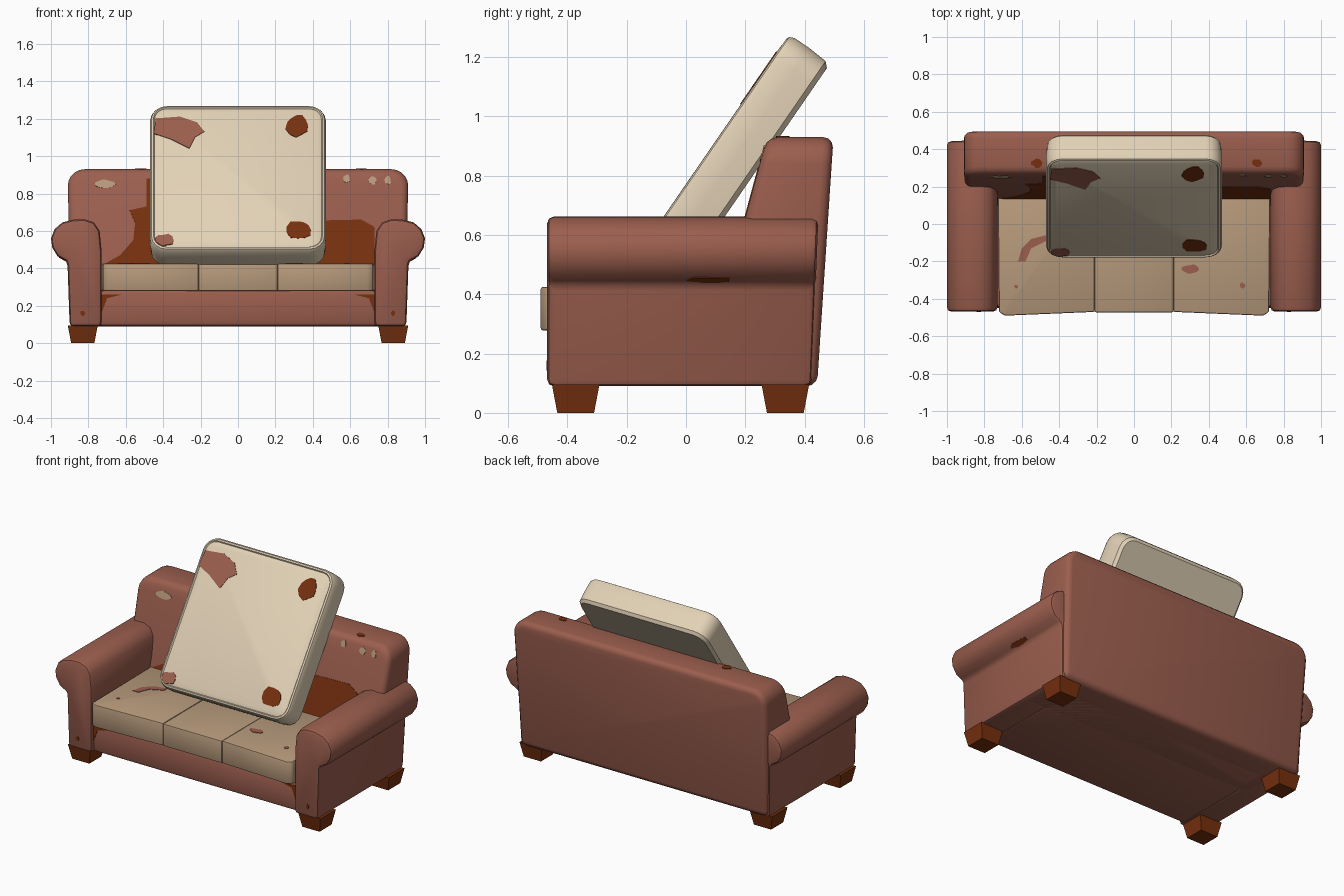
import bpy, bmesh, math, random
from mathutils import Vector, Matrix

random.seed(4)
cube = bpy.data.objects.get("Cube")
if cube:
    bpy.data.objects.remove(cube, do_unlink=True)


def material(name, rgb):
    """Flat colour given as 8-bit display values."""
    lin = [((c / 255 + 0.055) / 1.055) ** 2.4 for c in rgb] + [1]
    mat = bpy.data.materials.new(name)
    mat.use_nodes = True
    mat.diffuse_color = lin
    bsdf = mat.node_tree.nodes["Principled BSDF"]
    bsdf.inputs["Base Color"].default_value = lin
    bsdf.inputs["Roughness"].default_value = 0.9
    return mat


LEATHER = material("red_brown_leather", (155, 94, 78))
TAN = material("tan_fabric", (183, 154, 124))
CREAM = material("cream_fabric", (226, 209, 182))
BROWN = material("dark_brown_wood", (118, 48, 14))
made = []


def finish(name, bm, mat, matrix=None):
    bmesh.ops.recalc_face_normals(bm, faces=bm.faces)
    mesh = bpy.data.meshes.new(name)
    bm.to_mesh(mesh)
    bm.free()
    mesh.materials.append(mat)
    obj = bpy.data.objects.new(name, mesh)
    if matrix:
        obj.matrix_world = matrix
    bpy.context.collection.objects.link(obj)
    made.append(obj)
    return obj


def loft(rings):
    """Closed skin over equal-length rings of points."""
    bm = bmesh.new()
    loops = [[bm.verts.new(p) for p in ring] for ring in rings]
    n = len(loops[0])
    for a, b in zip(loops, loops[1:]):
        for i in range(n):
            j = (i + 1) % n
            bm.faces.new((a[i], a[j], b[j], b[i]))
    bm.faces.new(loops[0][::-1])
    bm.faces.new(loops[-1])
    return bm


def soften(bm, width, segments=2, limit=50):
    bmesh.ops.recalc_face_normals(bm, faces=bm.faces)
    edges = [e for e in bm.edges if e.calc_face_angle(0) > math.radians(limit)]
    bmesh.ops.bevel(bm, geom=edges, offset=width, segments=segments,
                    profile=0.5, affect='EDGES', clamp_overlap=True)


def rounded(w, h, radius, steps=4):
    """Outline of a rectangle with round corners, half sizes w and h."""
    pts = []
    for k, (sx, sy) in enumerate([(1, 1), (-1, 1), (-1, -1), (1, -1)]):
        for s in range(steps + 1):
            a = math.pi / 2 * (k + s / steps)
            pts.append((sx * (w - radius) + radius * math.cos(a),
                        sy * (h - radius) + radius * math.sin(a)))
    return pts


def box(name, mat, x, y, z, width):
    corners = [(x[0], y[0]), (x[1], y[0]), (x[1], y[1]), (x[0], y[1])]
    bm = loft([[(px, py, pz) for px, py in corners] for pz in z])
    soften(bm, width)
    return finish(name, bm, mat)


# Backrest: round-topped outline, leaning front and rear faces
half, foot, top, r = 0.91, 0.09, 0.93, 0.09
outline = [(-half + 0.02, foot), (half - 0.02, foot)]
for cx, start in ((half - r, 0), (r - half, 90)):
    for s in range(6):
        a = math.radians(start + s * 18)
        outline.append((cx + r * math.cos(a), top - r + r * math.sin(a)))
front_y = lambda z: 0.022 + 0.27 * z
rear_y = lambda z: 0.436 + 0.066 * z
bm = loft([[(x, f(z), z) for x, z in outline] for f in (front_y, rear_y)])
soften(bm, 0.035, 3)
finish("backrest", bm, LEATHER)

# Arms: rolled profile swept front to back, with matching legs
ARM = [(0.73, 0.09), (0.9, 0.09), (0.912, 0.435), (0.965, 0.465), (0.993, 0.51),
       (1.0, 0.56), (0.98, 0.61), (0.94, 0.645), (0.88, 0.66), (0.82, 0.662),
       (0.77, 0.645), (0.74, 0.6), (0.73, 0.5)]
for side, word in ((1, "left"), (-1, "right")):
    bm = loft([[(side * x, y + lean * z, z) for x, z in ARM]
               for y, lean in ((-0.468, 0), (0.42, 0.04))])
    soften(bm, 0.022, 2, 55)
    finish(word + "_arm", bm, LEATHER)
    for end, cy in (("front", -0.372), ("rear", 0.335)):
        rings = []
        for z, s in ((0, 0.062), (0.095, 0.08)):
            rings.append([(side * 0.83 + dx * s, cy + dy * s, z)
                          for dx, dy in ((-1, -1), (1, -1), (1, 1), (-1, 1))])
        finish(f"{word}_{end}_leg", loft(rings), BROWN)

# Base under the seat
box("seat_base", LEATHER, (-0.75, 0.75), (-0.445, 0.3), (0.09, 0.285), 0.025)

# Seat pad in three panels, the outer ones flaring forward
SEAM = 0.212
box("seat_middle", TAN, (-SEAM, SEAM), (-0.472, 0.2), (0.278, 0.424), 0.008)
for side, word in ((1, "left"), (-1, "right")):
    plan = [(SEAM, -0.47), (0.69, -0.49), (0.722, -0.47), (0.728, 0.2), (SEAM, 0.2)]
    bm = loft([[(side * x, y, z) for x, y in plan] for z in (0.278, 0.425)])
    soften(bm, 0.008)
    finish(word + "_seat", bm, TAN)

# Loose cushion leaning on the backrest, with a piped front rim
up = Vector((0, 0.567, 0.824))
out = Vector((0, -0.824, 0.567))
pose = Matrix((Vector((1, 0, 0)), up, out)).transposed().to_4x4()
pose.translation = (0, 0.15, 0.84)
RIM = [(0.022, -0.085), (0.005, -0.068), (0, 0), (0, 0.062), (0.008, 0.079),
       (0.018, 0.084), (0.024, 0.077), (0.045, 0.085)]
rings = [[(x, y, d) for x, y in rounded(0.47 - i, 0.472 - i, 0.09 - i)]
         for i, d in RIM]
finish("loose_cushion", loft(rings), CREAM, pose)


# Worn patches: thin plates lying on a plane given by origin and two axes
BACK = ((0, 0.022, 0), (1, 0, 0), (0, 0.27, 1))
PILLOW = ((0, -0.531, 0), (1, 0, 0), (0, 0.688, 1))
SEAT = ((0, 0, 0.425), (1, 0, 0), (0, 1, 0))
APRON = ((0, -0.445, 0), (1, 0, 0), (0, 0, 1))
ARM_FRONT = ((0, -0.468, 0), (1, 0, 0), (0, 0, 1))
BACK_TOP = ((0, 0, 0.93), (1, 0, 0), (0, 1, 0))


def patch(name, mat, plane, pts):
    o, u, v = map(Vector, plane)
    n = u.cross(v).normalized() * 0.003
    flat = [o + u * a + v * b for a, b in pts]
    finish(name, loft([[p - n for p in flat], [p + n for p in flat]]), mat)


def blob(name, mat, plane, cx, cy, rx, ry, count=11):
    pts = []
    for k in range(count):
        a = math.tau * k / count
        s = random.uniform(0.75, 1.1)
        pts.append((cx + rx * s * math.cos(a), cy + ry * s * math.sin(a)))
    patch(name, mat, plane, pts)


patch("backrest_stain_right", BROWN, BACK,
      [(-0.2, 0.42), (-0.2, 0.88), (-0.49, 0.88), (-0.49, 0.73), (-0.58, 0.71),
       (-0.55, 0.64), (-0.56, 0.55), (-0.63, 0.47), (-0.72, 0.42)])
patch("backrest_stain_left", BROWN, BACK,
      [(0.2, 0.42), (0.73, 0.42), (0.73, 0.62), (0.66, 0.66), (0.2, 0.65)])
patch("cushion_stain_large", LEATHER, PILLOW,
      [(-0.44, 1.2), (-0.45, 1.12), (-0.36, 1.09), (-0.26, 1.04), (-0.23, 1.1),
       (-0.18, 1.13), (-0.22, 1.18), (-0.31, 1.21)])
blob("cushion_stain_top", BROWN, PILLOW, 0.32, 1.165, 0.065, 0.065)
blob("cushion_stain_low", BROWN, PILLOW, 0.33, 0.605, 0.07, 0.055)
blob("cushion_stain_corner", LEATHER, PILLOW, -0.395, 0.55, 0.05, 0.035)
for x, z, w in ((-0.71, 0.85, 0.055), (0.58, 0.88, 0.02), (0.72, 0.87, 0.025),
                (0.8, 0.87, 0.02)):
    blob("backrest_scuff", TAN, BACK, x, z, w, 0.024)
patch("seat_stain_curve", LEATHER, SEAT,
      [(-0.62, -0.2), (-0.58, -0.2), (-0.55, -0.13), (-0.47, -0.09),
       (-0.47, -0.06), (-0.55, -0.08), (-0.6, -0.13)])
for x, y, w in ((0.3, -0.24, 0.045), (-0.63, -0.335, 0.012), (0.58, -0.33, 0.018)):
    blob("seat_spot", LEATHER, SEAT, x, y, w, min(w, 0.025))
for side in (1, -1):
    patch("apron_corner_stain", BROWN, APRON,
          [(side * x, z) for x, z in ((0.62, 0.26), (0.73, 0.26), (0.73, 0.16), (0.7, 0.24))])
    blob("arm_spot", BROWN, ARM_FRONT, side * 0.83, 0.16, 0.012, 0.016)
    blob("backrest_top_spot", BROWN, BACK_TOP, side * 0.59 + 0.07, 0.325, 0.03, 0.025)
    # Scrape under the arm roll
    under = ((side * 0.9385, 0.08, 0.45), (0, 1, 0), (side * 0.87, 0, 0.49))
    blob("arm_scrape", BROWN, under, 0, 0, 0.075, 0.02)

# Smooth the rounded parts while keeping creases crisp
bpy.ops.object.select_all(action='DESELECT')
for obj in made:
    obj.select_set(True)
bpy.context.view_layer.objects.active = made[0]
bpy.ops.object.shade_smooth_by_angle(angle=math.radians(35))
